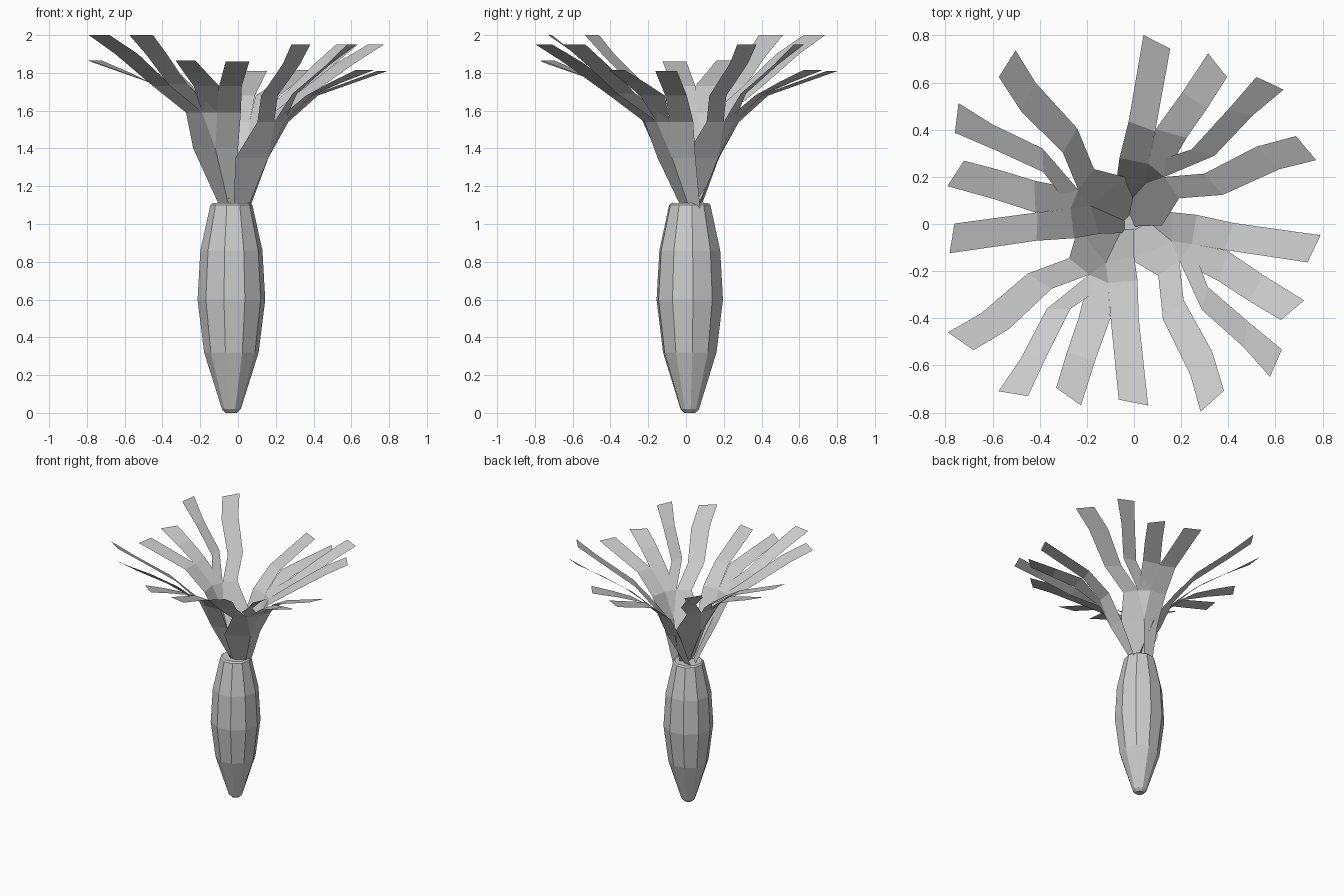
import bpy, bmesh, math
from mathutils import Matrix, Vector

cube = bpy.data.objects.get("Cube")
if cube:
    bpy.data.objects.remove(cube, do_unlink=True)

grey = bpy.data.materials.new("plain grey")
grey.use_nodes = True
colour = (0.6, 0.6, 0.6, 1)
grey.diffuse_color = colour
grey.node_tree.nodes["Principled BSDF"].inputs["Base Color"].default_value = colour


def finish(bm, name):
    mesh = bpy.data.meshes.new(name)
    bm.to_mesh(mesh)
    bm.free()
    mesh.materials.append(grey)
    obj = bpy.data.objects.new(name, mesh)
    bpy.context.collection.objects.link(obj)
    return obj


# Root: a faceted body of stacked rings
SIDES = 10
PROFILE = [(0.03, 0), (0.05, 0.02), (0.145, 0.32), (0.18, 0.6),
           (0.165, 0.86), (0.112, 1.1), (0.1, 1.11)]
bm = bmesh.new()
rings = []
for r, z in PROFILE:
    angles = [math.tau * (i + 0.15) / SIDES for i in range(SIDES)]
    rings.append([bm.verts.new((r * math.cos(a) - 0.035, r * math.sin(a) + 0.02, z))
                  for a in angles])
for low, high in zip(rings, rings[1:]):
    for i in range(SIDES):
        j = (i + 1) % SIDES
        bm.faces.new((low[i], low[j], high[j], high[i]))
bm.faces.new(rings[0][::-1])
bm.faces.new(rings[-1])
finish(bm, "root")

# Leaf: a folded stem sheet that splits into four fingers
STEM = [
    [(-0.1, 0.03, 1.1), (-0.05, -0.02, 1.1), (0, -0.02, 1.1)],
    [(-0.237, -0.015, 1.4), (-0.12, -0.165, 1.4), (0, -0.135, 1.4)],
]
SPLIT = [(-0.275, -0.145, 1.59), (-0.19, -0.215, 1.59),
         (-0.11, -0.25, 1.59), (0.015, -0.24, 1.59)]
# Each finger: its first and last split point, then left x, y, right x, y, height
FINGERS = [
    (0, 1, [(-0.45, -0.21, -0.35, -0.275, 1.73), (-0.65, -0.38, -0.53, -0.445, 1.9),
            (-0.79, -0.46, -0.68, -0.535, 2.0)]),
    (1, 2, [(-0.37, -0.36, -0.27, -0.36, 1.74), (-0.48, -0.57, -0.37, -0.56, 1.89),
            (-0.575, -0.71, -0.45, -0.73, 2.0)]),
    (1, 2, [(-0.235, -0.4, -0.1, -0.4, 1.73), (-0.285, -0.545, -0.165, -0.58, 1.8),
            (-0.33, -0.695, -0.225, -0.77, 1.865)]),
    (2, 3, [(-0.1, -0.39, 0.02, -0.4, 1.73), (-0.065, -0.745, 0.06, -0.77, 1.86)]),
]


def leaf(name, turn, offset):
    bm = bmesh.new()
    base, middle = [[bm.verts.new(p) for p in row] for row in STEM]
    split = [bm.verts.new(p) for p in SPLIT]
    for i in range(2):
        bm.faces.new((base[i], base[i + 1], middle[i + 1], middle[i]))
    bm.faces.new((middle[0], middle[1], split[1], split[0]))
    bm.faces.new((middle[1], split[2], split[1]))
    bm.faces.new((middle[1], middle[2], split[3], split[2]))
    for first, last, rows in FINGERS:
        a, b = split[first], split[last]
        for lx, ly, rx, ry, z in rows:
            c, d = bm.verts.new((lx, ly, z)), bm.verts.new((rx, ry, z))
            bm.faces.new((a, b, d, c))
            a, b = c, d
    bm.transform(Matrix.Translation(Vector(offset)) @ Matrix.Rotation(math.radians(turn), 4, "Z"))
    finish(bm, name)


leaf("leaf_front_right", 0, (0, 0, 0))
leaf("leaf_back_right", -88, (-0.015, -0.037, 0))
leaf("leaf_front_left", 75.8, (0.03, 0.083, -0.05))
leaf("leaf_back_left", 164.1, (-0.113, 0.045, -0.05))
